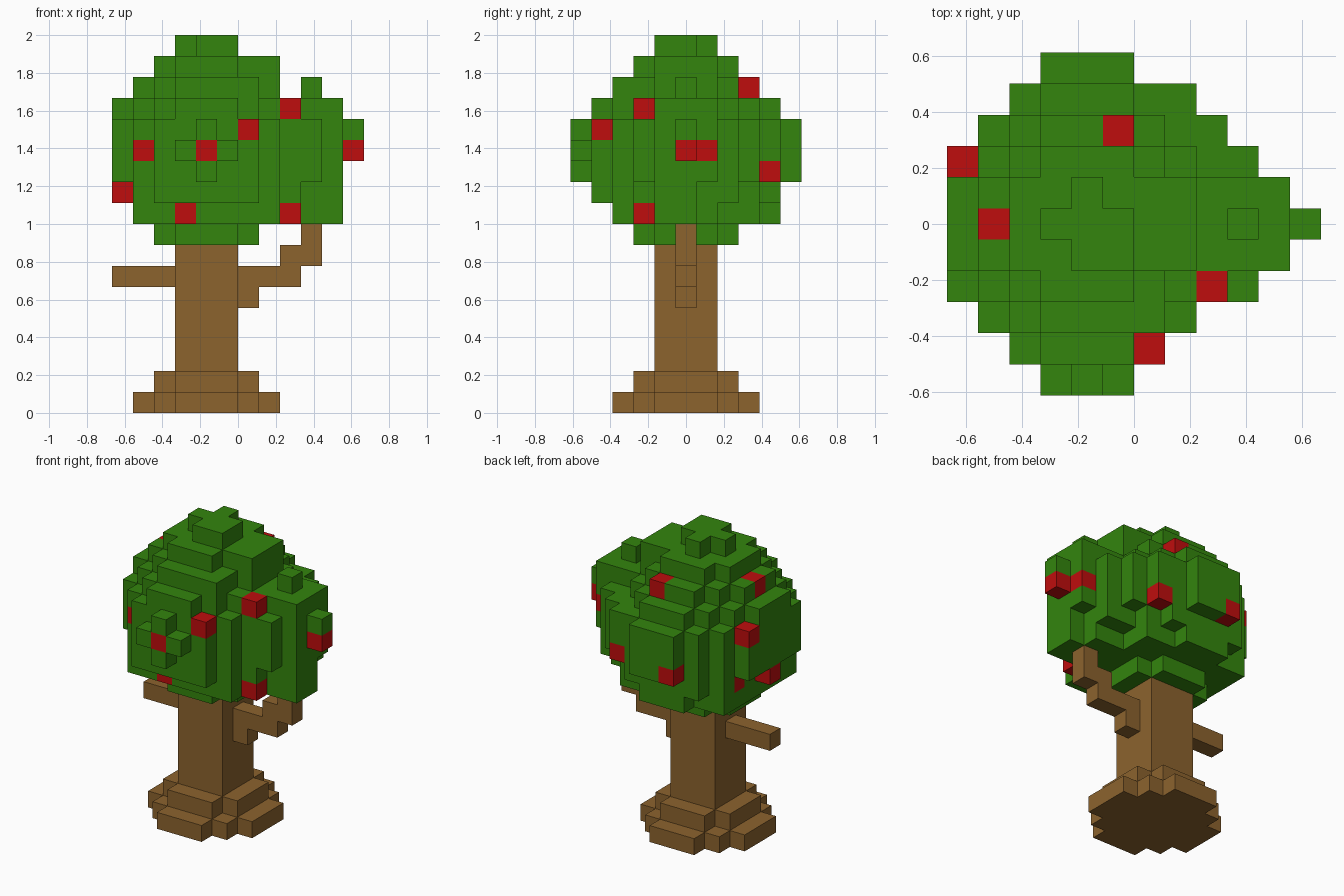
import bpy, bmesh
from itertools import product
from mathutils import Vector

cube = bpy.data.objects.get("Cube")
if cube:
    bpy.data.objects.remove(cube, do_unlink=True)

UNIT = 2 / 18                       # edge of one block
ORIGIN = Vector((-6, -5.5, 0))      # grid corner, in blocks
CX, CY = 4, 5                       # trunk column in the grid


def material(name, colour):
    mat = bpy.data.materials.new(name)
    mat.use_nodes = True
    mat.diffuse_color = (*colour, 1)
    mat.node_tree.nodes["Principled BSDF"].inputs["Base Color"].default_value = (*colour, 1)
    return mat


def box(xs, ys, zs):
    """All blocks in inclusive ranges; a single number means one block."""
    spans = [(s, s) if isinstance(s, int) else s for s in (xs, ys, zs)]
    return set(product(*(range(low, high + 1) for low, high in spans)))


def slab(half, reach, zs):
    """Square layer round the trunk, corners trimmed to a diagonal reach."""
    cells = box((CX - half, CX + half), (CY - half, CY + half), zs)
    return {c for c in cells if abs(c[0] - CX) + abs(c[1] - CY) <= reach}


def build(name, cells, solid, mat):
    """Make one mesh from the block faces that are open to the air."""
    bm = bmesh.new()
    for cell in sorted(cells):
        for axis, sign in product(range(3), (-1, 1)):
            step = Vector((0, 0, 0))
            step[axis] = sign
            if tuple(int(a + b) for a, b in zip(cell, step)) in solid:
                continue
            u, v = Vector((0, 0, 0)), Vector((0, 0, 0))
            u[(axis + 1) % 3] = 0.5
            v[(axis + 2) % 3] = 0.5 * sign
            mid = Vector(cell) + Vector((0.5, 0.5, 0.5)) + step / 2 + ORIGIN
            corners = (mid - u - v, mid + u - v, mid + u + v, mid - u + v)
            bm.faces.new([bm.verts.new(p * UNIT) for p in corners])
    bmesh.ops.remove_doubles(bm, verts=bm.verts, dist=UNIT / 100)
    mesh = bpy.data.meshes.new(name)
    bm.to_mesh(mesh)
    bm.free()
    mesh.materials.append(mat)
    bpy.context.collection.objects.link(bpy.data.objects.new(name, mesh))


# Trunk with stepped roots
trunk = slab(1, 2, (0, 8)) | slab(3, 4, 0) | slab(2, 3, 1)

# Straight branch on one side, climbing branch on the other
left_branch = box((6, 8), CY, 6) | box(6, CY, 5) | box((8, 9), CY, 7) | box(9, CY, 8)
right_branch = box((0, 2), CY, 6)

# Main crown, stacked from the bottom up
crown = slab(2, 3, 8) | slab(3, 6, (9, 13)) | slab(3, 5, 14)
crown |= slab(3, 4, 15) | slab(2, 3, 16) | slab(1, 1, 17)
crown |= box(5, 4, 17) | box((6, 7), (4, 6), 16) | box(6, 2, 15)

# Bulges on the front, back and side of the crown
crown |= box((2, 6), 1, (10, 12)) | box((2, 5), 1, 13) | box((3, 5), 1, 14)
crown |= box(4, 0, (11, 13)) | box((3, 5), 0, 12)
crown |= box((2, 6), 9, (10, 13)) | box((3, 5), 9, (9, 14)) | box(7, 9, (11, 13))
crown |= box((3, 5), 10, (11, 13))
crown |= box(0, (3, 7), (11, 13)) | box(0, (4, 6), 14)

# Smaller lobe carried by the climbing branch
crown |= box((8, 9), (4, 6), (9, 14)) | box(10, (4, 5), (9, 14)) | box(10, 6, (11, 14))
crown |= box(8, 3, (9, 14)) | box(9, 3, (11, 13)) | box((8, 9), 7, (10, 13))
crown |= box(8, 8, (11, 13)) | box(9, CY, 15) | box(11, CY, (12, 13))

# Fruit blocks set in the surface of the crown
fruit = {(4, 0, 12), (1, 2, 12), (6, 1, 13), (8, 3, 14), (8, 3, 9), (3, 2, 9),
         (11, 5, 12), (10, 6, 12), (7, 9, 11), (3, 10, 11), (5, 8, 15),
         (0, 7, 13), (1, 5, 15), (0, 5, 10), (1, 7, 10)}

crown -= fruit | trunk
solid = trunk | left_branch | right_branch | crown | fruit

bark = material("bark brown", (0.262, 0.125, 0.027))
leaf = material("leaf green", (0.033, 0.235, 0.004))
red = material("fruit red", (0.52, 0.004, 0.004))

build("trunk", trunk, solid, bark)
build("left_branch", left_branch, solid, bark)
build("right_branch", right_branch, solid, bark)
build("leaf_crown", crown, solid, leaf)
build("fruit", fruit, solid, red)
